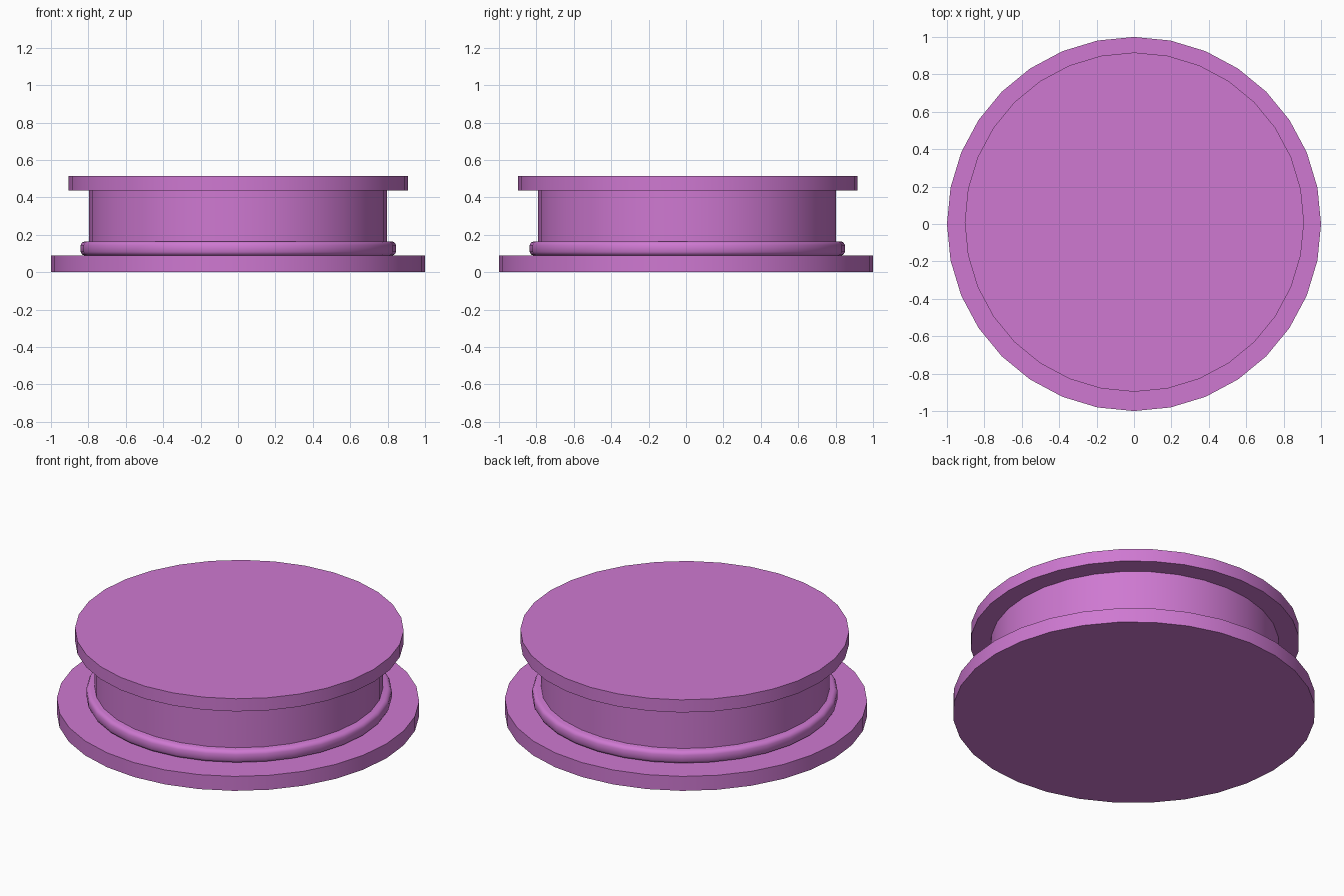
import bpy, bmesh, math

if "Cube" in bpy.data.objects:
    bpy.data.objects.remove(bpy.data.objects["Cube"])

SIDES = 32
mat = bpy.data.materials.new("orchid")
mat.diffuse_color = (0.62, 0.19, 0.64, 1)
mat.use_nodes = True
mat.node_tree.nodes["Principled BSDF"].inputs["Base Color"].default_value = mat.diffuse_color


def lathe(name, profile, x=0.0, y=0.0):
    """Spin an (r, z) profile, listed from bottom to top, and cap both ends."""
    bm = bmesh.new()
    rings = []
    for r, z in profile:
        rings.append([bm.verts.new((x + r * math.cos(2 * math.pi * i / SIDES),
                                    y + r * math.sin(2 * math.pi * i / SIDES), z))
                      for i in range(SIDES)])
    for low, high in zip(rings, rings[1:]):
        for i in range(SIDES):
            j = (i + 1) % SIDES
            bm.faces.new((low[i], low[j], high[j], high[i]))
    bm.faces.new(rings[0][::-1])
    bm.faces.new(rings[-1])
    mesh = bpy.data.meshes.new(name)
    bm.to_mesh(mesh)
    bm.free()
    mesh.materials.append(mat)
    obj = bpy.data.objects.new(name, mesh)
    bpy.context.collection.objects.link(obj)
    bpy.ops.object.select_all(action='DESELECT')
    obj.select_set(True)
    bpy.context.view_layer.objects.active = obj
    bpy.ops.object.shade_smooth_by_angle(angle=math.radians(40))
    return obj


# Wide bottom flange
lathe("base_flange", [(1.0, 0), (1.0, 0.088)])

# Rounded collar around the foot of the drum
lathe("collar", [(0.82, 0.088), (0.835, 0.094), (0.843, 0.108), (0.843, 0.145),
                 (0.835, 0.159), (0.82, 0.165)], 0.002, 0.007)

# Central drum
lathe("drum", [(0.796, 0.08), (0.796, 0.44)], 0.0, 0.006)

# Top cap, slightly off centre
lathe("top_cap", [(0.907, 0.437), (0.907, 0.514)], 0.002, 0.01)
